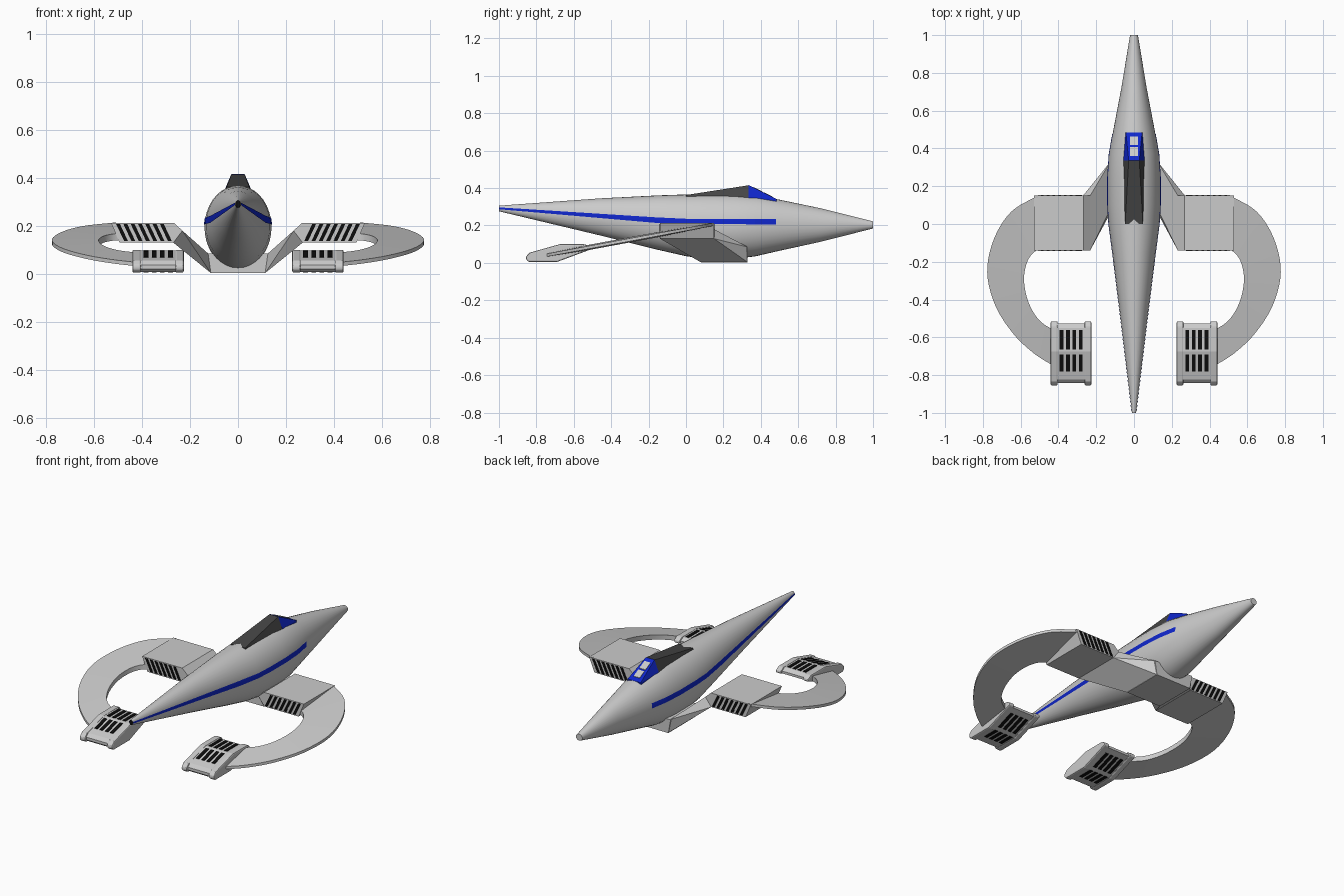
import bpy, bmesh
from math import cos, sin, pi, sqrt
from mathutils import Vector

if "Cube" in bpy.data.objects:
    bpy.data.objects.remove(bpy.data.objects["Cube"])


def material(name, rgb):
    m = bpy.data.materials.new(name)
    m.diffuse_color = (*rgb, 1)
    m.use_nodes = True
    m.node_tree.nodes["Principled BSDF"].inputs["Base Color"].default_value = m.diffuse_color
    return m


BLUE = material("blue", (0.005, 0.02, 0.6))
DARK = material("dark", (0.06, 0.06, 0.06))
BLACK = material("black", (0.004, 0.004, 0.004))


def finish(name, bm, mat=None, mirror=False, smooth=False, bevel=0):
    bmesh.ops.recalc_face_normals(bm, faces=bm.faces)
    me = bpy.data.meshes.new(name)
    bm.to_mesh(me)
    bm.free()
    ob = bpy.data.objects.new(name, me)
    bpy.context.collection.objects.link(ob)
    if mat:
        me.materials.append(mat)
    if bevel:
        b = ob.modifiers.new("bevel", 'BEVEL')
        b.width, b.segments = bevel, 2
    if mirror:
        ob.modifiers.new("mirror", 'MIRROR')
    if smooth:
        bpy.ops.object.select_all(action='DESELECT')
        ob.select_set(True)
        bpy.context.view_layer.objects.active = ob
        bpy.ops.object.shade_smooth_by_angle(angle=0.6)
    return ob


def hull(name, pts, **kw):
    bm = bmesh.new()
    for p in pts:
        bm.verts.new(p)
    bmesh.ops.convex_hull(bm, input=bm.verts)
    bmesh.ops.dissolve_limit(bm, angle_limit=0.01, verts=bm.verts, edges=bm.edges)
    return finish(name, bm, **kw)


def loft(name, rings, caps=True, closed=True, **kw):
    bm = bmesh.new()
    rows = [[bm.verts.new(p) for p in r] for r in rings]
    n = len(rows[0])
    for a, b in zip(rows, rows[1:]):
        for i in range(n if closed else n - 1):
            j = (i + 1) % n
            bm.faces.new((a[i], a[j], b[j], b[i]))
    if caps:
        bm.faces.new(rows[0])
        bm.faces.new(rows[-1])
    return finish(name, bm, **kw)


def lerp(table, y):
    for a, b in zip(table, table[1:]):
        if y <= b[0]:
            t = (y - a[0]) / (b[0] - a[0])
            return [p + (q - p) * t for p, q in zip(a[1:], b[1:])]
    return table[-1][1:]


def spline(pts, n=5):
    p = [Vector(q) for q in pts]
    p = [2 * p[0] - p[1]] + p + [2 * p[-1] - p[-2]]
    out = []
    for i in range(1, len(p) - 2):
        a, b, c, d = p[i - 1:i + 3]
        for k in range(n):
            t = k / n
            out.append(0.5 * (2 * b + (c - a) * t + (2 * a - 5 * b + 4 * c - d) * t * t
                              + (3 * b - a - 3 * c + d) * t ** 3))
    return out + [p[-2]]


# Fuselage: y, half width, top z, bottom z
BODY = [(-1, .011, .306, .276), (-.46, .076, .345, .147), (-.15, .114, .361, .07),
        (0, .134, .366, .036), (.1, .14, .369, .022), (.25, .14, .369, .02),
        (.37, .132, .362, .035), (.5, .109, .338, .065), (.72, .067, .292, .113),
        (1, .021, .222, .184)]


def section(y, n=36):
    w, t, b = lerp(BODY, y)
    return [(w * sin(2 * pi * i / n), y, (t + b) / 2 + (t - b) / 2 * cos(2 * pi * i / n))
            for i in range(n)]


loft("fuselage", [section(s[0]) for s in BODY], smooth=True)
loft("tail_nozzle", [section(-1), [(x * .8, y - .001, .291 + (z - .291) * .8)
                                   for x, y, z in section(-1)]], mat=BLACK)

# Blue side stripes following the fuselage surface
STRIPE = [(-1, .287, .297), (-.15, .213, .243), (0, .208, .236), (.48, .206, .235)]
ys = sorted({-1 + 1.48 * i / 20 for i in range(21)} | {s[0] for s in BODY if s[0] < .48})
rows = []
for y in ys:
    w, t, b = lerp(BODY, y)
    lo, hi = lerp(STRIPE, y)
    zs = [lo + (hi - lo) * k / 3 for k in range(4)]
    rows.append([(w * sqrt(max(0, 1 - ((2 * z - t - b) / (t - b)) ** 2)) + .002, y, z) for z in zs])
loft("side_stripe", rows, caps=False, closed=False, mat=BLUE, mirror=True)

# Canopy: dark fairing, blue windscreen frame, light panes
def both(pts):
    return [(s * x, y, z) for x, y, z in pts for s in (1, -1)]


hull("canopy_fairing", both([(.05, 0, .335), (.047, .0, .363), (.055, .335, .35),
                             (.028, .335, .415)]), mat=DARK)
hull("windscreen_frame", both([(.028, .335, .416), (.056, .335, .35), (.043, .485, .341),
                               (.045, .485, .325), (.056, .335, .33)]), mat=BLUE)
for i, (y0, y1) in enumerate([(.36, .408), (.418, .462)]):
    top = [(.02, y, .419 - (y - .335) * .5) for y in (y0, y1)]
    hull(f"windscreen_pane_{i}", both(top + [(x, y, z - .008) for x, y, z in top]))

# Belly plate and struts out to the wing boxes
hull("belly", both([(.115, y, .003) for y in (.08, .33)] + [(.13, y, .085) for y in (.08, .33)]))
hull("wing_strut", [(x, y, z) for x, z in ((.113, .003), (.125, .085)) for y in (.08, .33)]
     + [(x, y, z) for x, z in ((.27, .13), (.232, .18)) for y in (-.14, .15)], mirror=True)

# Wing boxes with slanted grilles at both ends
BOX = [(.232, .18), (.268, .213), (.53, .213), (.495, .13), (.27, .13)]
hull("wing_box", [(x, y, z) for x, z in BOX for y in (-.14, .15)], mirror=True)
for i in range(7):
    x = .276 + i * .0305
    hull(f"box_grille_{i}", [(x + dx, y, z) for dx, z in ((0, .136), (.016, .136), (.034, .208), (.05, .208))
                             for y in (-.143, .153)][:], mat=BLACK, mirror=True)

# Curved, tilted wing sweeping back to the pods
OUTER = [(.51, .15), (.65, .065), (.742, -.08), (.777, -.255), (.735, -.43),
         (.64, -.58), (.53, -.685), (.42, -.755)]
INNER = [(.48, -.125), (.53, -.15), (.565, -.2), (.582, -.28), (.572, -.37),
         (.54, -.455), (.49, -.52), (.42, -.565)]


def tilt(p, dz):
    return (p.x, p.y, .179 + .185 * p.y + dz)


loft("curved_wing", [[tilt(o, .008), tilt(i, .014), tilt(i, -.014), tilt(o, -.008)]
                     for o, i in zip(spline(OUTER), spline(INNER))], mirror=True, smooth=True)

# Pods: core between two thicker side rails, slotted above and below
TOP = [(-.855, .035), (-.835, .055), (-.675, .1), (-.54, .1), (-.515, .085)]
BOTTOM = [(-.515, .07), (-.69, .005), (-.84, .005), (-.855, .018)]


def pod_slice(x0, x1, scale):
    return [[(x, -.68 + (y + .68) * scale, .053 + (z - .053) * scale) for y, z in TOP + BOTTOM]
            for x in (x0, x1)]


loft("pod_core", pod_slice(.25, .415, .93), mirror=True)
for name, x0, x1 in (("inner", .226, .262), ("outer", .404, .441)):
    loft(f"pod_{name}_rail", pod_slice(x0, x1, 1), mirror=True, bevel=.007)
core = [[(y, z) for _, y, z in pod_slice(0, 1, .93)[0]][k] for k in range(9)]
upper, lower = core[:5], core[5:][::-1]
for i in range(4):
    for j, (y0, y1) in enumerate([(-.78, -.69), (-.665, -.56)]):
        for side, line, d in (("top", upper, .003), ("bottom", lower, -.003)):
            x = .272 + i * .034
            pts = [(x + dx, y, lerp(line, y)[0] + dz) for dx in (0, .02)
                   for y in (y0, y1) for dz in (d, -d)]
            hull(f"pod_slot_{side}_{i}_{j}", pts, mat=BLACK, mirror=True)
